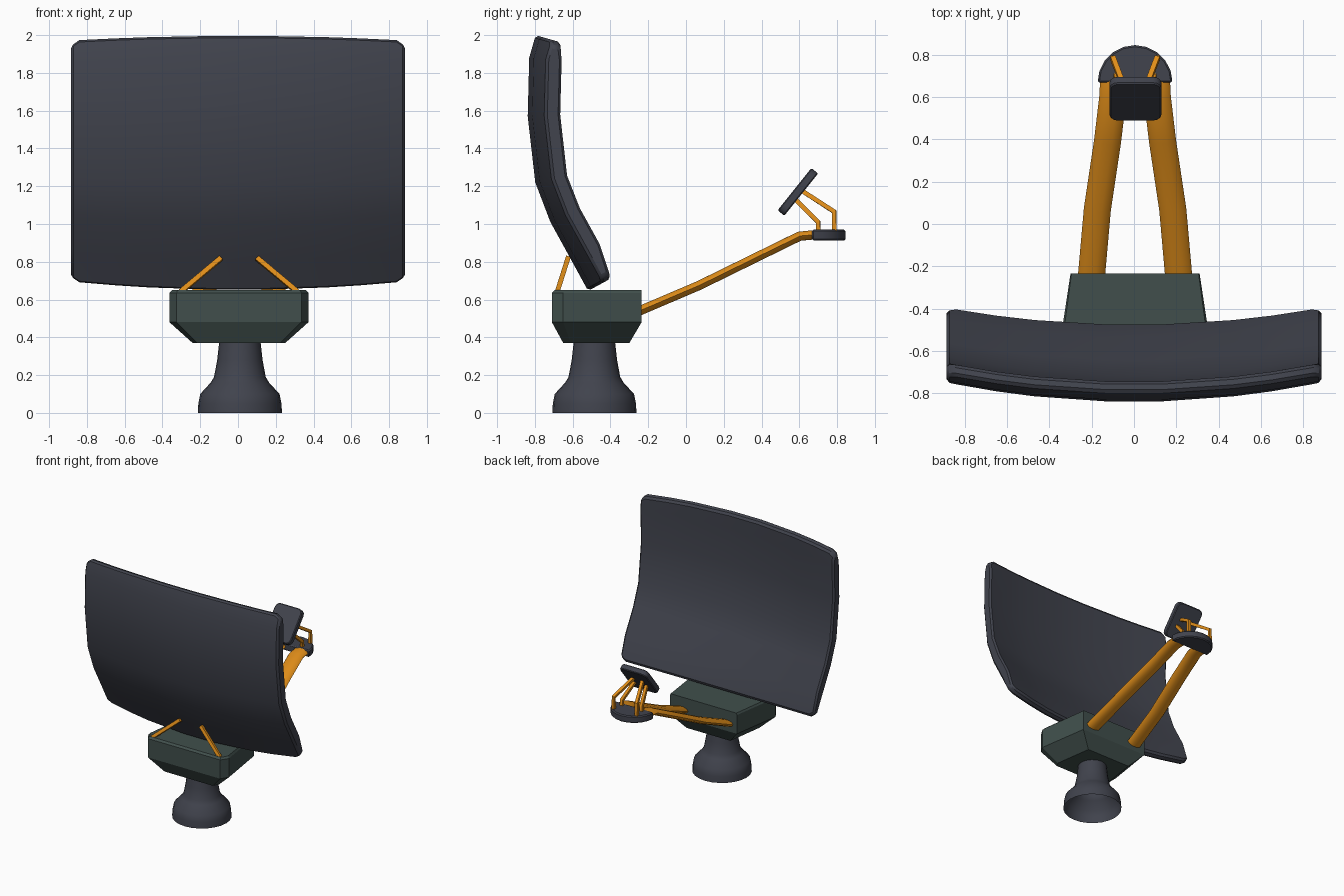
import bpy, bmesh, math
from mathutils import Vector

if "Cube" in bpy.data.objects:
    bpy.data.objects.remove(bpy.data.objects["Cube"])

CX = 0.005  # the base, arms and feed sit a hair off centre


def mat(name, col):
    m = bpy.data.materials.new(name)
    m.diffuse_color = (*col, 1)
    m.use_nodes = True
    m.node_tree.nodes["Principled BSDF"].inputs["Base Color"].default_value = m.diffuse_color
    return m


DARK = mat("dark_grey", (0.052, 0.056, 0.074))
GREEN = mat("grey_green", (0.052, 0.078, 0.072))
ORANGE = mat("orange", (0.75, 0.27, 0.01))


def finish(name, verts, faces, material, angle=35, bevel=0, segs=1):
    me = bpy.data.meshes.new(name)
    me.from_pydata([tuple(v) for v in verts], [], faces)
    bm = bmesh.new()
    bm.from_mesh(me)
    bmesh.ops.recalc_face_normals(bm, faces=bm.faces)
    bm.to_mesh(me)
    bm.free()
    ob = bpy.data.objects.new(name, me)
    bpy.context.collection.objects.link(ob)
    me.materials.append(material)
    if bevel:
        b = ob.modifiers.new("bevel", 'BEVEL')
        b.width, b.segments = bevel, segs
        b.limit_method, b.angle_limit = 'ANGLE', math.radians(40)
    bpy.ops.object.select_all(action='DESELECT')
    ob.select_set(True)
    bpy.context.view_layer.objects.active = ob
    bpy.ops.object.shade_smooth_by_angle(angle=math.radians(angle))
    return ob


def loft(name, rings, material, caps=(True, True), **kw):
    n = len(rings[0])
    verts = [v for r in rings for v in r]
    faces = [(k * n + i, k * n + (i + 1) % n, (k + 1) * n + (i + 1) % n, (k + 1) * n + i)
             for k in range(len(rings) - 1) for i in range(n)]
    if caps[0]:
        faces.append(tuple(range(n)))
    if caps[1]:
        faces.append(tuple(range(len(verts) - n, len(verts))))
    return finish(name, verts, faces, material, **kw)


def sweep(name, path, w, h, n, material, spin=0.0):
    """Elliptical tube along a path, w across and h high."""
    pts = [Vector(p) for p in path]
    rings = []
    for i, p in enumerate(pts):
        t = (pts[min(i + 1, len(pts) - 1)] - pts[max(i - 1, 0)]).normalized()
        side = Vector((1, 0, 0))
        side = (side - t * side.dot(t)).normalized()
        up = side.cross(t)
        rings.append([p + side * (w * math.cos(a)) + up * (h * math.sin(a))
                      for a in (2 * math.pi * k / n + spin for k in range(n))])
    return loft(name, rings, material, angle=50)


def pair(name, path, *args):
    for s, tag in ((-1, "left"), (1, "right")):
        sweep(f"{name}_{tag}", [(CX + s * x, y, z) for x, y, z in path], *args)


# pedestal, open underneath
prof = [(0.223, 0), (0.22, 0.05), (0.21, 0.1), (0.155, 0.16), (0.137, 0.19),
        (0.12, 0.28), (0.109, 0.38)]
loft("pedestal", [[(0.01 + r * math.cos(a), -0.485 + r * math.sin(a), z)
                   for a in (math.tau * k / 24 for k in range(24))] for r, z in prof],
     DARK, caps=(False, True))

# housing
wide = [(0.305, -0.235), (0.368, -0.65), (0.33, -0.71)]
low = [(0.2, -0.3), (0.245, -0.61), (0.22, -0.65)]
top = [(0.3, -0.235), (0.355, -0.645), (0.325, -0.695)]


def plan(half, z):
    return [(CX + x, y, z) for x, y in half] + [(CX - x, y, z) for x, y in reversed(half)]


loft("housing", [plan(low, 0.37), plan(wide, 0.48), plan(wide, 0.635), plan(top, 0.65)],
     GREEN, angle=20)

# curved reflector panel: side profile offset along its normal away from the centre
spine = [(-0.798, 2.0), (-0.832, 1.88), (-0.84, 1.57), (-0.8, 1.22), (-0.72, 1.01), (-0.61, 0.81), (-0.52, 0.645)]
spine = [Vector(p) for p in spine]
xs = [-0.885, -0.84, -0.65, -0.47, -0.13, 0.13, 0.47, 0.65, 0.84, 0.885]
R, C = len(spine), len(xs)
norms = []
for j in range(R):
    t = (spine[max(j - 1, 0)] - spine[min(j + 1, R - 1)]).normalized()
    norms.append(Vector((t.y, -t.x)))
verts = []
for layer in (0, 1):
    for j in range(R):
        for i, x in enumerate(xs):
            p = spine[j].copy()
            rim = j in (0, R - 1)
            if rim and i in (0, C - 1):  # clipped corner
                q = spine[1 if j == 0 else R - 2]
                p += (q - p).normalized() * 0.03
            d = 0.092 * (x / 0.885) ** 2 + layer * (0.055 if rim else 0.085)
            p += norms[j] * d
            verts.append((x, p.x, p.y))
N = R * C
faces = []
for j in range(R - 1):
    for i in range(C - 1):
        a = j * C + i
        q = (a, a + 1, a + C + 1, a + C)
        faces += [q, tuple(v + N for v in q)]
rim = (list(range(C)) + [j * C + C - 1 for j in range(1, R)]
       + [(R - 1) * C + i for i in range(C - 2, -1, -1)] + [j * C for j in range(R - 2, 0, -1)])
faces += [(a, b, b + N, a + N) for a, b in zip(rim, rim[1:] + rim[:1])]
finish("reflector_panel", verts, faces, DARK, angle=40, bevel=0.014)

# braces behind the panel
pair("brace", [(0.31, -0.682, 0.64), (0.095, -0.625, 0.82)], 0.018, 0.018, 4, ORANGE, math.pi / 4)

# feed arms
pair("feed_arm", [(0.212, -0.3, 0.515), (0.205, -0.235, 0.545), (0.178, 0.07, 0.675),
                  (0.13, 0.39, 0.832), (0.105, 0.6, 0.935), (0.1, 0.7, 0.945)],
     0.064, 0.026, 10, ORANGE)

# feed pod, a half disc
arc = [(CX + 0.177 * math.cos(math.pi * k / 10), 0.668 + 0.177 * math.sin(math.pi * k / 10))
       for k in range(11)]
loft("feed_pod", [[(x, y, z) for x, y in arc] for z in (0.912, 0.97)], DARK, bevel=0.008)

# feed plate, a tilted rounded rectangle
u = Vector((0, 0.18, 0.225)).normalized()
nrm = Vector((0, -u.z, u.y))
ctr = Vector((0.007, 0.592, 1.17))
rect = []
for k, (sx, sy) in enumerate(((1, 1), (-1, 1), (-1, -1), (1, -1))):
    for a in (0, 30, 60, 90):
        a = math.radians(a + 90 * k)
        rect.append((sx * 0.082 + 0.04 * math.cos(a), sy * 0.103 + 0.04 * math.sin(a)))
loft("feed_plate", [[ctr + Vector((x, 0, 0)) + u * y + nrm * d for x, y in rect]
                    for d in (-0.023, 0.023)], DARK, bevel=0.006)

# bent feed brackets
pair("outer_bracket", [(0.105, 0.785, 0.96), (0.105, 0.785, 1.065), (0.04, 0.615, 1.175)],
     0.017, 0.017, 4, ORANGE, math.pi / 4)
pair("inner_bracket", [(0.09, 0.7, 0.96), (0.09, 0.7, 1.01), (0.055, 0.585, 1.125)],
     0.017, 0.017, 4, ORANGE, math.pi / 4)
